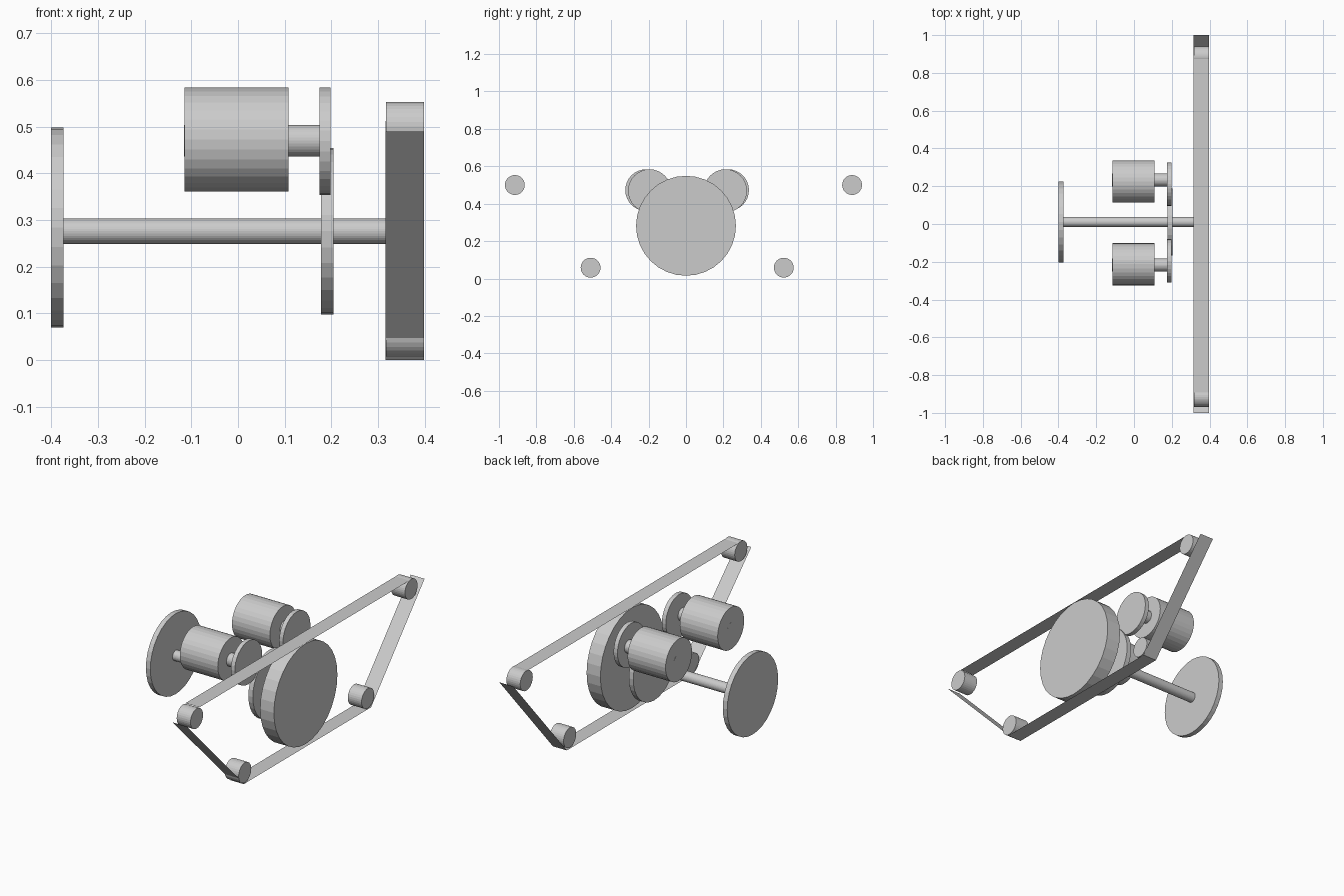
import bpy
import math

if "Cube" in bpy.data.objects:
    bpy.data.objects.remove(bpy.data.objects["Cube"])

BELT_X0, BELT_X1 = 0.316, 0.398


def cylinder(name, x0, x1, y, z, r):
    """Flat-sided cylinder lying along x."""
    bpy.ops.mesh.primitive_cylinder_add(
        vertices=32, radius=r, depth=x1 - x0,
        location=((x0 + x1) / 2, y, z), rotation=(0, math.pi / 2, 0))
    bpy.context.object.name = name


def ribbon(name, a, b):
    """Single-sheet belt run between two (y, z) points."""
    verts = [(BELT_X0, *a), (BELT_X1, *a), (BELT_X1, *b), (BELT_X0, *b)]
    mesh = bpy.data.meshes.new(name)
    mesh.from_pydata(verts, [], [(0, 1, 2, 3)])
    bpy.context.collection.objects.link(bpy.data.objects.new(name, mesh))


# Main shaft with flywheel, driven gear and track wheel
cylinder("main_shaft", -0.38, 0.32, 0.011, 0.276, 0.027)
cylinder("flywheel", -0.40, -0.374, 0.011, 0.284, 0.214)
cylinder("driven_gear", 0.178, 0.204, 0.011, 0.276, 0.178)
cylinder("drive_wheel", 0.317, 0.398, 0.0, 0.282, 0.267)

# Two motors, each with an output shaft and a pinion
for side, motor_y, shaft_y, pinion_y in (("back", 0.225, 0.233, 0.211),
                                         ("front", -0.213, -0.217, -0.195)):
    cylinder(side + "_motor", -0.115, 0.108, motor_y, 0.4725, 0.1115)
    cylinder(side + "_motor_shaft", -0.1155, 0.178, shaft_y, 0.47, 0.034)
    cylinder(side + "_pinion", 0.175, 0.198, pinion_y, 0.469, 0.115)

# Corner rollers
for name, y, z in (("upper_front", -0.915, 0.5), ("upper_back", 0.888, 0.5),
                   ("lower_front", -0.51, 0.058), ("lower_back", 0.523, 0.058)):
    cylinder(name + "_roller", 0.317, 0.398, y, z, 0.053)

# Belt runs around the rollers
ribbon("belt_top", (-0.893, 0.551), (0.893, 0.551))
ribbon("belt_bottom", (-0.52, 0.0), (0.55, 0.0))
ribbon("belt_front", (-1.0, 0.49), (-0.515, 0.0))
ribbon("belt_back", (0.55, 0.0), (1.0, 0.512))
